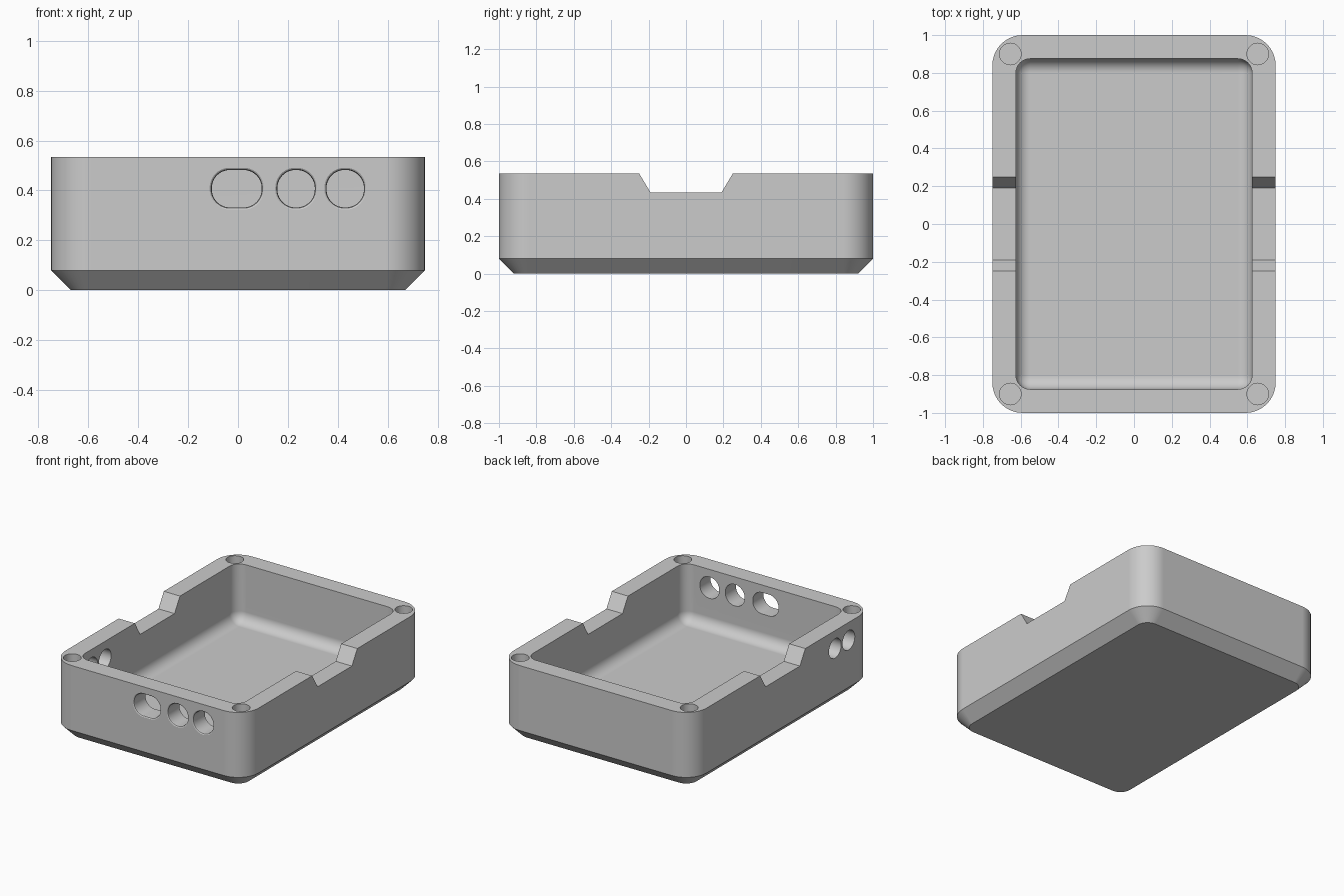
import bpy, bmesh, math
from mathutils import Matrix, Vector

cube = bpy.data.objects.get("Cube")
if cube:
    bpy.data.objects.remove(cube, do_unlink=True)

HALF_X, HALF_Y, HEIGHT = 0.75, 1.0, 0.535
HOLE_Z = 0.41

grey = bpy.data.materials.new("plain grey")
grey.use_nodes = True
colour = (0.6, 0.6, 0.6, 1)
grey.diffuse_color = colour
grey.node_tree.nodes["Principled BSDF"].inputs["Base Color"].default_value = colour


def make_object(name, bm):
    bmesh.ops.recalc_face_normals(bm, faces=bm.faces)
    mesh = bpy.data.meshes.new(name)
    bm.to_mesh(mesh)
    bm.free()
    mesh.materials.append(grey)
    obj = bpy.data.objects.new(name, mesh)
    bpy.context.collection.objects.link(obj)
    return obj


def rounded_rect(hx, hy, r, z, steps=10):
    """Ring of points around a rectangle with rounded corners."""
    ring = []
    for corner, (sx, sy) in enumerate([(1, 1), (-1, 1), (-1, -1), (1, -1)]):
        for i in range(steps + 1):
            a = (corner + i / steps) * math.pi / 2
            ring.append(Vector((sx * (hx - r) + r * math.cos(a),
                                sy * (hy - r) + r * math.sin(a), z)))
    return ring


def loft(name, rings, matrix=Matrix()):
    """Closed solid through equal rings of points."""
    bm = bmesh.new()
    loops = [[bm.verts.new(matrix @ p) for p in ring] for ring in rings]
    for low, high in zip(loops, loops[1:]):
        for i in range(len(low)):
            j = (i + 1) % len(low)
            bm.faces.new((low[i], low[j], high[j], high[i]))
    bm.faces.new(loops[0])
    bm.faces.new(loops[-1])
    bmesh.ops.remove_doubles(bm, verts=bm.verts, dist=0.0001)
    return make_object(name, bm)


def cut(body, cutter):
    mod = body.modifiers.new("cut", 'BOOLEAN')
    mod.operation, mod.solver, mod.object = 'DIFFERENCE', 'EXACT', cutter
    bpy.context.view_layer.objects.active = body
    bpy.ops.object.modifier_apply(modifier=mod.name)
    bpy.data.objects.remove(cutter, do_unlink=True)


# Outer shell with a chamfered foot
CHAMFER, CORNER = 0.08, 0.16
body = loft("enclosure_body", [
    rounded_rect(HALF_X - CHAMFER, HALF_Y - CHAMFER, CORNER - CHAMFER, 0),
    rounded_rect(HALF_X, HALF_Y, CORNER, CHAMFER),
    rounded_rect(HALF_X, HALF_Y, CORNER, HEIGHT)])

# Inner cavity, filleted at its floor and corners
bm = bmesh.new()
bmesh.ops.create_cube(bm, size=1, matrix=Matrix.Translation((0, 0, 0.53))
                      @ Matrix.Diagonal((1.25, 1.75, 0.8, 1)))
bmesh.ops.bevel(bm, geom=bm.edges[:], offset=0.075, segments=8,
                profile=0.5, affect='EDGES')
cut(body, make_object("cavity_cutter", bm))

# Flared notch through both long walls
notch = [(-0.19, 0.435), (0.19, 0.435), (0.31, 0.635), (-0.31, 0.635)]
cut(body, loft("notch_cutter", [[Vector((x, y, z)) for y, z in notch]
                                for x in (-1, 1)]))

# Screw holes in the four corners
for sx in (-1, 1):
    for sy in (-1, 1):
        place = Matrix.Translation((sx * 0.655, sy * 0.9, 0))
        cut(body, loft("screw_cutter", [rounded_rect(0.057, 0.057, 0.057, z)
                                        for z in (0.24, 0.6)], place))

# Port openings in the front wall, with a slightly eased outer rim
turn = Matrix.Rotation(math.pi / 2, 4, 'X')
for x, half_width in [(-0.005, 0.1), (0.233, 0.075), (0.43, 0.075)]:
    rings = [rounded_rect(half_width + e, 0.075 + e, 0.072 + e, z)
             for e, z in [(0, -0.2), (0, -0.012), (0.003, -0.004), (0.009, 0), (0.009, 0.05)]]
    cut(body, loft("port_cutter", rings,
                   Matrix.Translation((x, -HALF_Y, HOLE_Z - 0.003)) @ turn))

# Two round openings in one long wall
turn = Matrix.Rotation(math.pi / 2, 4, 'Y')
for y in (-0.58, -0.73):
    cut(body, loft("side_port_cutter", [rounded_rect(0.068, 0.068, 0.068, z)
                                        for z in (-0.1, 0.2)],
                   Matrix.Translation((-HALF_X, y, HOLE_Z)) @ turn))

# Smooth the rounded parts, keep the flat walls flat
bpy.ops.object.select_all(action='DESELECT')
body.select_set(True)
bpy.context.view_layer.objects.active = body
bpy.ops.object.shade_smooth_by_angle(angle=math.radians(30))
weighted = body.modifiers.new("even normals", 'WEIGHTED_NORMAL')
weighted.keep_sharp = True
